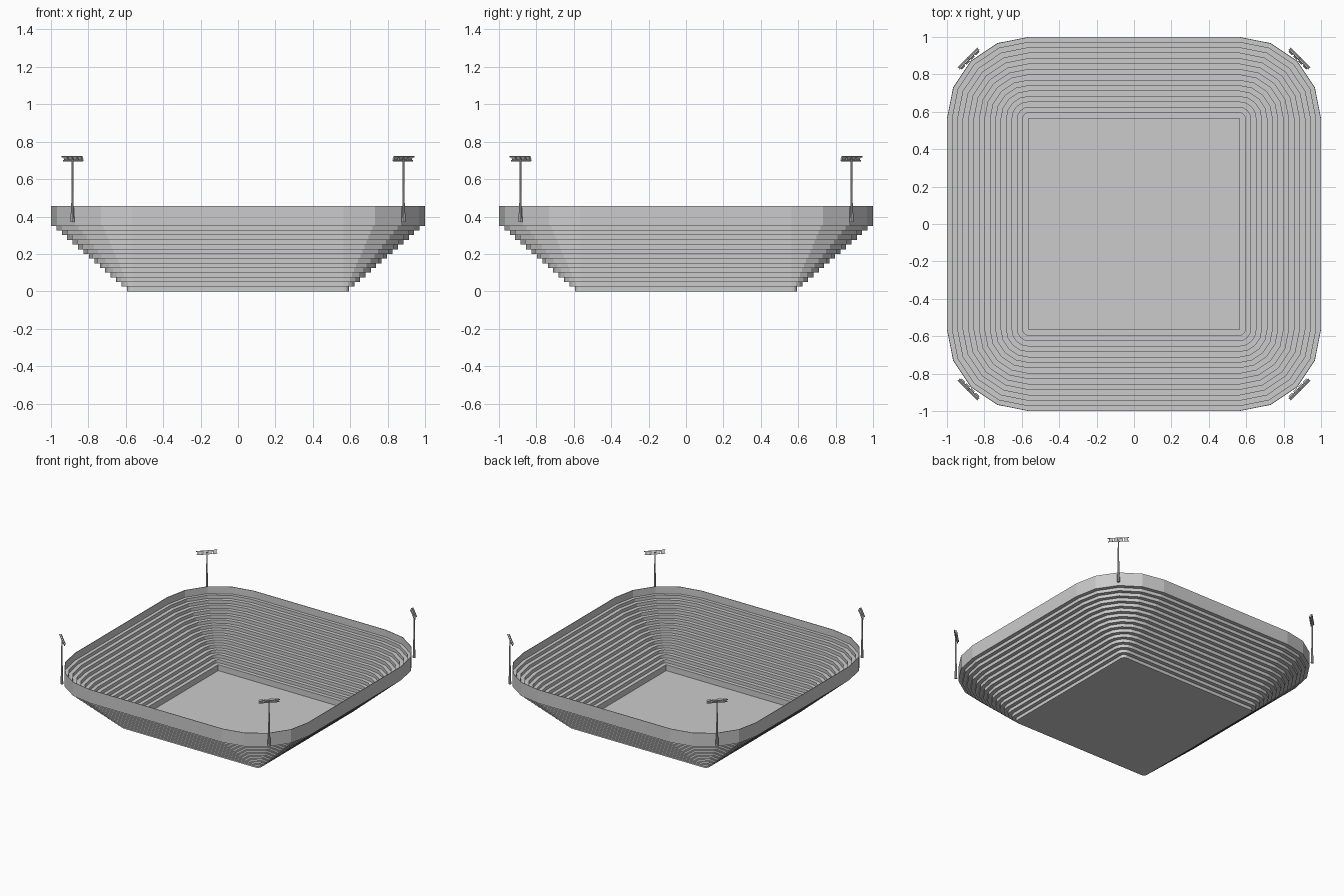
import bpy, bmesh, math
from mathutils import Matrix, Vector

if "Cube" in bpy.data.objects:
    bpy.data.objects.remove(bpy.data.objects["Cube"])

HALF = 0.565        # half side of the pitch, also the corner arc centre
RADIUS = 0.435      # corner radius of the outer rim
TIERS = 15
RUN = RADIUS / TIERS
RISE = 0.025
SEG = 4             # facets per rounded corner


def finish(name, bm):
    bmesh.ops.remove_doubles(bm, verts=bm.verts, dist=1e-5)
    bmesh.ops.recalc_face_normals(bm, faces=bm.faces)
    me = bpy.data.meshes.new(name)
    bm.to_mesh(me)
    bm.free()
    ob = bpy.data.objects.new(name, me)
    bpy.context.collection.objects.link(ob)
    return ob


def outline(r):
    pts = []
    for q, (sx, sy) in enumerate([(1, 1), (-1, 1), (-1, -1), (1, -1)]):
        for k in range(SEG + 1):
            a = math.pi / 2 * (q + k / SEG)
            pts.append((sx * HALF + r * math.cos(a), sy * HALF + r * math.sin(a)))
    return pts


def sweep(name, profile):
    """Sweep a closed (offset, height) profile round the rounded square."""
    bm = bmesh.new()
    rings = [[bm.verts.new((x, y, z)) for x, y in outline(r)] for r, z in profile]
    n = len(rings[0])
    for i, a in enumerate(rings):
        b = rings[(i + 1) % len(rings)]
        for j in range(n):
            k = (j + 1) % n
            bm.faces.new((a[j], a[k], b[k], b[j]))
    bmesh.ops.remove_doubles(bm, verts=bm.verts, dist=1e-5)
    bmesh.ops.dissolve_degenerate(bm, dist=1e-5, edges=bm.edges)
    return finish(name, bm)


def box(bm, size, mat):
    bmesh.ops.create_cube(bm, size=1, matrix=mat @ Matrix.Diagonal((*size, 1)))


def cone(bm, r1, r2, z1, z2, sides=8):
    bmesh.ops.create_cone(bm, cap_ends=True, segments=sides, radius1=r1, radius2=r2,
                          depth=z2 - z1, matrix=Matrix.Translation((0, 0, (z1 + z2) / 2)))


# Pitch slab
bm = bmesh.new()
box(bm, (2 * HALF, 2 * HALF, 0.004), Matrix.Translation((0, 0, 0.002)))
finish("pitch", bm)

# Seating terraces: treads on top, stepped underside outside
top, under = [(0, 0)], []
for i in range(TIERS):
    z = RISE * (i + 2)
    top += [(RUN * i, z), (RUN * (i + 1), z)]
    under += [(RUN * (i + 1), RISE * i), (RUN * (i + 1), RISE * (i + 1))]
sweep("seating_terraces", top + under[:-1][::-1])

# Thin outer wall above the last terrace
sweep("rim_wall", [(RADIUS - 0.004, 0.36), (RADIUS, 0.35),
                   (RADIUS, 0.455), (RADIUS - 0.004, 0.455)])

# Floodlight towers, facing the pitch centre
for n in range(4):
    ang = math.radians(45 + 90 * n)
    place = Matrix.Rotation(ang, 4, 'Z')
    place.translation = Vector((math.cos(ang), math.sin(ang), 0)) * 0.885 * math.sqrt(2)

    bm = bmesh.new()
    cone(bm, 0.010, 0.009, 0.37, 0.43)
    cone(bm, 0.007, 0.004, 0.43, 0.71)
    finish(f"floodlight_mast_{n + 1}", bm).matrix_world = place

    bm = bmesh.new()
    tilt = Matrix.Translation((-0.004, 0, 0.711)) @ Matrix.Rotation(math.radians(25), 4, 'Y')
    for z in (-0.012, 0.012):
        box(bm, (0.006, 0.15, 0.005), tilt @ Matrix.Translation((0.004, 0, z)))
    for y in (-0.054, -0.018, 0.018, 0.054):
        box(bm, (0.012, 0.026, 0.022), tilt @ Matrix.Translation((-0.003, y, 0)))
    finish(f"floodlight_head_{n + 1}", bm).matrix_world = place
